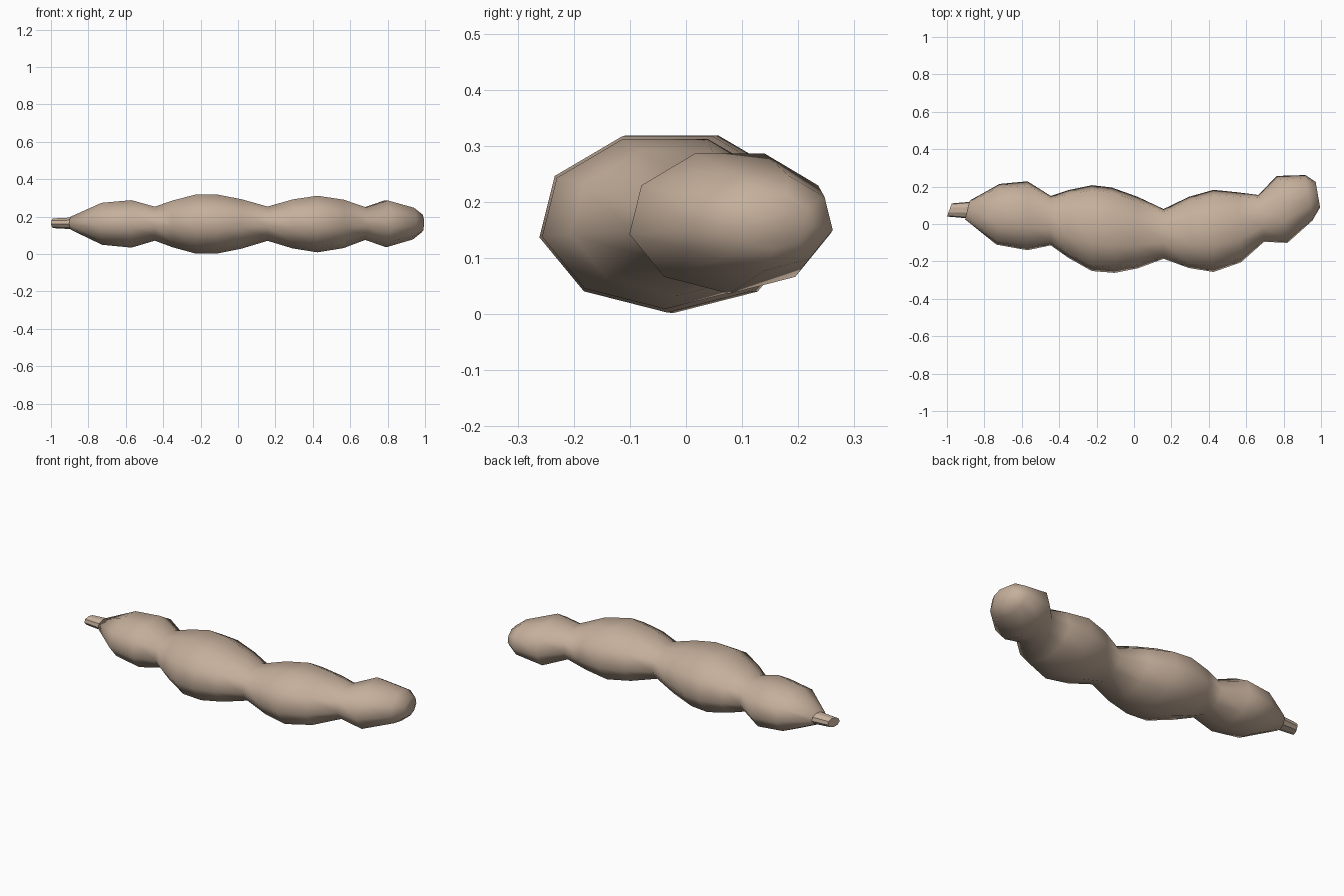
import bpy
import bmesh
import math
from mathutils import Vector, Matrix

default_cube = bpy.data.objects.get("Cube")
if default_cube:
    bpy.data.objects.remove(default_cube, do_unlink=True)

SIDES = 9
FLATTEN = 0.7
AXIS_HEIGHT = 0.165


def make_material(name, colour):
    material = bpy.data.materials.new(name)
    material.use_nodes = True
    material.diffuse_color = colour
    shader = material.node_tree.nodes["Principled BSDF"]
    shader.inputs["Base Color"].default_value = colour
    shader.inputs["Roughness"].default_value = 0.8
    return material


def add_ring(bm, x, y, radius, tilt):
    """Flattened polygon across the pod, one corner straight down, turned about z."""
    turn = Matrix.Rotation(math.radians(tilt), 3, "Z")
    centre = Vector((x, y, AXIS_HEIGHT))
    ring = []
    for i in range(SIDES):
        angle = math.tau * i / SIDES
        offset = Vector((0, math.sin(angle), -math.cos(angle) * FLATTEN)) * radius
        ring.append(bm.verts.new(centre + turn @ offset))
    return ring


def loft(name, sections, material, smooth):
    """Skin a row of rings and close both ends."""
    bm = bmesh.new()
    rings = [add_ring(bm, *section) for section in sections]
    for a, b in zip(rings, rings[1:]):
        for i in range(SIDES):
            j = (i + 1) % SIDES
            bm.faces.new((a[i], a[j], b[j], b[i]))
    bm.faces.new(rings[0])
    bm.faces.new(rings[-1])
    bmesh.ops.recalc_face_normals(bm, faces=bm.faces)
    for face in bm.faces:
        face.smooth = smooth
    mesh = bpy.data.meshes.new(name)
    bm.to_mesh(mesh)
    bm.free()
    mesh.materials.append(material)
    obj = bpy.data.objects.new(name, mesh)
    bpy.context.collection.objects.link(obj)
    return obj


shell_tan = make_material("shell tan", (0.56, 0.43, 0.33, 1))

# Bulging pod: x, y, radius, tilt in degrees
pod_sections = [
    (-.89, .075, .053, -14),
    (-.727, .052, .165, -3),
    (-.57, .044, .187, 0),
    (-.445, .018, .134, 0),
    (-.35, 0, .184, 0),
    (-.225, -.022, .233, 0),
    (-.112, -.033, .232, 2),
    (.02, -.046, .194, 0),
    (.158, -.053, .135, 0),
    (.293, -.045, .193, 0),
    (.425, -.037, .223, 0),
    (.565, -.018, .19, 2),
    (.68, .03, .128, 7),
    (.792, .078, .184, 9),
    (.935, .14, .125, 9),
    (.983, .157, .07, 10),
]
loft("pod", pod_sections, shell_tan, smooth=True)

# Short faceted stalk at the narrow end
stalk_sections = [(-.987, .075, .038, -20), (-.885, .075, .046, -14)]
loft("stalk", stalk_sections, shell_tan, smooth=False)
